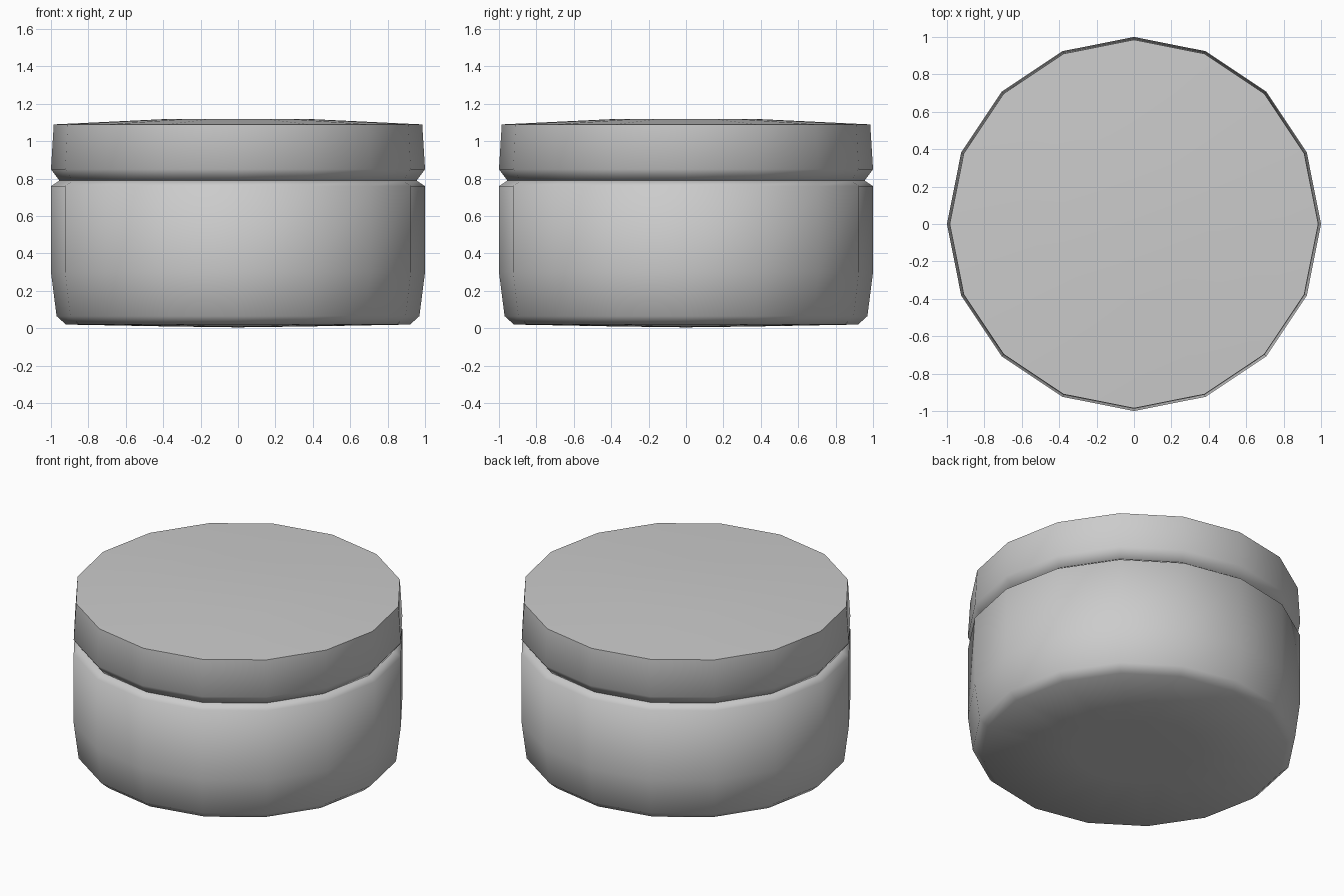
import bpy, bmesh, math

if "Cube" in bpy.data.objects:
    bpy.data.objects.remove(bpy.data.objects["Cube"])

SIDES = 16


def lathe(name, profile):
    """Revolve (radius, z) points around z; radius 0 closes an end."""
    bm = bmesh.new()
    rings = []
    for r, z in profile:
        if r == 0:
            rings.append([bm.verts.new((0, 0, z))])
        else:
            rings.append([bm.verts.new((r * math.cos(math.tau * i / SIDES),
                                        r * math.sin(math.tau * i / SIDES), z))
                          for i in range(SIDES)])
    for a, b in zip(rings, rings[1:]):
        for i in range(SIDES):
            j = (i + 1) % SIDES
            corners = [a[i % len(a)], a[j % len(a)], b[j % len(b)], b[i % len(b)]]
            bm.faces.new(list(dict.fromkeys(corners)))
    bmesh.ops.recalc_face_normals(bm, faces=bm.faces[:])
    mesh = bpy.data.meshes.new(name)
    bm.to_mesh(mesh)
    bm.free()
    obj = bpy.data.objects.new(name, mesh)
    bpy.context.collection.objects.link(obj)
    bpy.ops.object.select_all(action='DESELECT')
    obj.select_set(True)
    bpy.context.view_layer.objects.active = obj
    bpy.ops.object.shade_smooth_by_angle(angle=math.radians(60))
    return obj


# Jar body: shallow convex base, rounded foot, chamfered shoulder
lathe("jar_body", [(0, 0.005), (0.38, 0.01), (0.92, 0.02), (0.97, 0.065),
                   (1, 0.30), (1, 0.76), (0.955, 0.79), (0, 0.79)])

# Lid: flared lower edge, slightly tapered wall, faintly domed top
lathe("lid", [(0, 0.79), (0.955, 0.79), (1, 0.85), (0.985, 1.09),
              (0.40, 1.118), (0, 1.12)])
